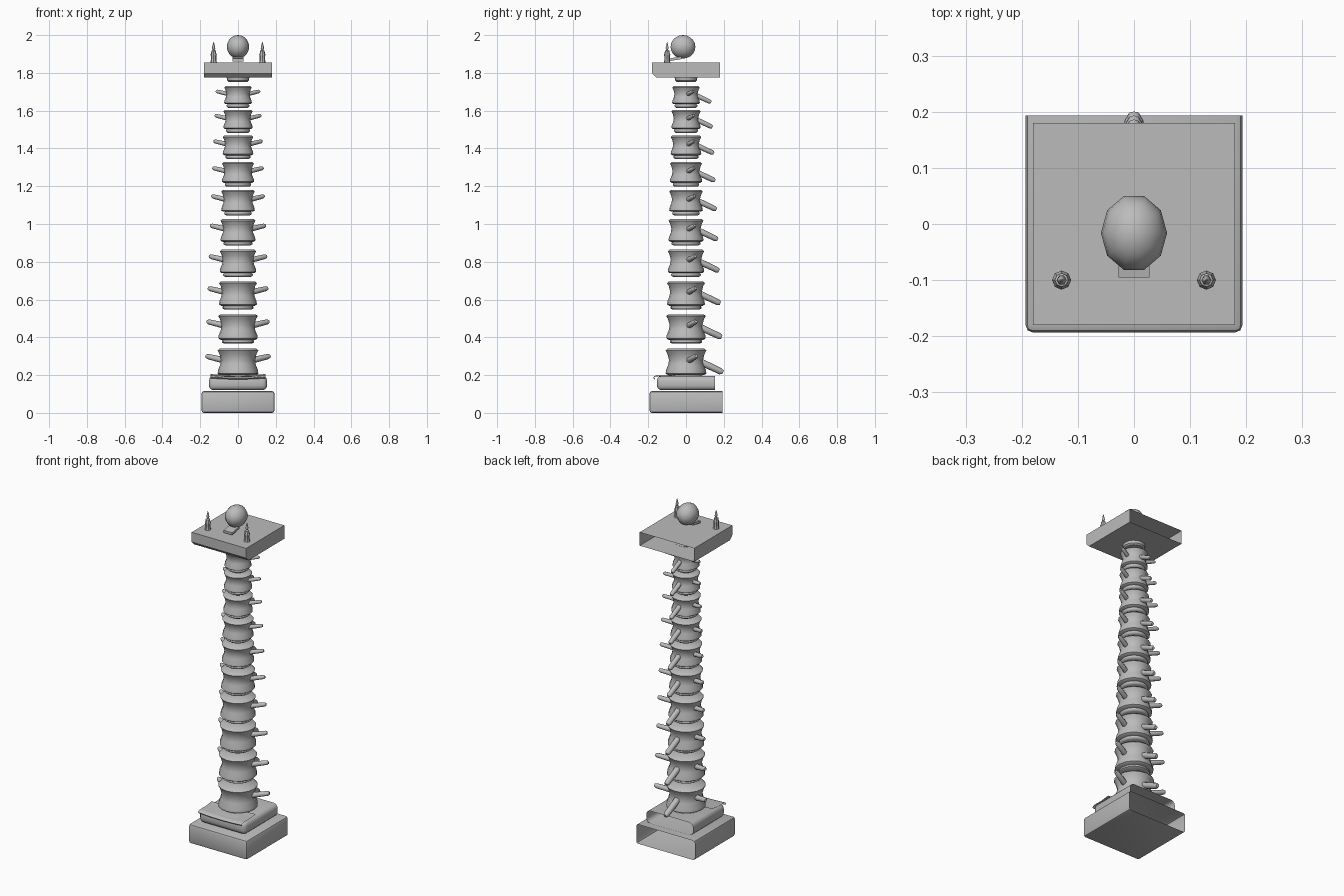
import bpy, bmesh, math
from mathutils import Vector

cube = bpy.data.objects.get("Cube")
if cube:
    bpy.data.objects.remove(cube, do_unlink=True)

stone = bpy.data.materials.new("grey_stone")
stone.use_nodes = True
GREY = (0.5, 0.5, 0.5, 1)
stone.diffuse_color = GREY
stone.node_tree.nodes["Principled BSDF"].inputs["Base Color"].default_value = GREY


def finish(name, bm, angle=40):
    mesh = bpy.data.meshes.new(name)
    bm.normal_update()
    bm.to_mesh(mesh)
    bm.free()
    mesh.materials.append(stone)
    obj = bpy.data.objects.new(name, mesh)
    bpy.context.collection.objects.link(obj)
    bpy.ops.object.select_all(action="DESELECT")
    obj.select_set(True)
    bpy.context.view_layer.objects.active = obj
    bpy.ops.object.shade_smooth_by_angle(angle=math.radians(angle))
    return obj


def slab(name, half, z0, z1, bevel, segments, chamfer_only=False):
    """Box with an open back; rounded edges, or one chamfer low on the front."""
    bm = bmesh.new()
    bmesh.ops.create_cube(bm, size=1)
    for v in bm.verts:
        v.co = Vector((v.co.x * 2 * half, v.co.y * 2 * half, z0 + (v.co.z + 0.5) * (z1 - z0)))
    bm.normal_update()
    back = [f for f in bm.faces if f.normal.y > 0.9]
    bmesh.ops.delete(bm, geom=back, context="FACES_ONLY")
    edges = [e for e in bm.edges if not e.is_boundary]
    if chamfer_only:
        edges = [e for e in edges if all(v.co.y < 0 and v.co.z < z0 + 0.001 for v in e.verts)]
    bmesh.ops.bevel(bm, geom=edges, offset=bevel, segments=segments, profile=0.5, affect="EDGES")
    return finish(name, bm)


def lathe(bm, profile, sides, centre):
    """Closed turned shape from (radius, height) points."""
    rings = []
    for r, z in profile:
        rings.append([bm.verts.new(Vector(centre) + Vector((
            r * math.cos(math.tau * k / sides), r * math.sin(math.tau * k / sides), z)))
            for k in range(sides)])
    for a, b in zip(rings, rings[1:]):
        for k in range(sides):
            n = (k + 1) % sides
            bm.faces.new((a[k], a[n], b[n], b[k]))
    bm.faces.new(rings[0][::-1])
    bm.faces.new(rings[-1])


def rod(bm, start, end, r0, r1, sides=8):
    """Tapered peg with a blunt rounded tip."""
    start, end = Vector(start), Vector(end)
    turn = (end - start).to_track_quat("Z", "Y")
    length = (end - start).length
    first = len(bm.verts)
    lathe(bm, [(r0, 0), (r1, length * 0.9), (r1 * 0.6, length)], sides, (0, 0, 0))
    bm.verts.ensure_lookup_table()
    for v in bm.verts[first:]:
        v.co = start + turn @ v.co


# Plinth, cushion and table top
slab("base_slab", 0.193, 0, 0.115, 0.012, 2)
slab("base_cushion", 0.154, 0.12, 0.195, 0.025, 3)
slab("table_top", 0.18, 1.775, 1.855, 0.022, 1, chamfer_only=True)

# Curled sheet lying over the front of the cushion
bm = bmesh.new()
rows = []
for y, z in [(-0.165, 0.183), (-0.172, 0.19), (-0.165, 0.197), (-0.145, 0.2), (-0.1, 0.199), (-0.04, 0.206)]:
    rows.append([bm.verts.new((x, y, z - 0.006 * math.cos(x * 10)))
                 for x in (-0.145, -0.07, 0, 0.07, 0.145)])
for a, b in zip(rows, rows[1:]):
    for k in range(4):
        bm.faces.new((a[k], a[k + 1], b[k + 1], b[k]))
finish("curled_sheet", bm)

# Stacked vertebrae, shrinking upwards
for i in range(10):
    t = i / 9
    s = 1 - 0.32 * t
    top = 0.34 + 0.185 * i - 0.0034 * i * i
    h = 0.14 - 0.045 * t
    z0 = top - h

    bm = bmesh.new()
    lathe(bm, [(0.095 * s, 0), (0.108 * s, 0.06 * h), (0.106 * s, 0.18 * h), (0.094 * s, 0.4 * h),
               (0.09 * s, 0.58 * h), (0.098 * s, 0.8 * h), (0.108 * s, 0.93 * h), (0.098 * s, h)],
          16, (0, 0, z0))
    finish(f"vertebra_body_{i + 1}", bm, 60)

    bm = bmesh.new()
    lathe(bm, [(0.075 * s, -0.02), (0.088 * s, -0.013), (0.088 * s, -0.004), (0.08 * s, 0.002)],
          16, (0, 0, z0))
    finish(f"disc_{i + 1}", bm, 60)

    bm = bmesh.new()
    for side in (-1, 1):
        rod(bm, (side * 0.075 * s, 0.015 * s, z0 + 0.56 * h),
            (side * 0.17 * s, 0.055 * s, z0 + 0.72 * h), 0.017 * s, 0.014 * s)
    rod(bm, (0, 0.07 * s, z0 + 0.52 * h), (0, 0.196 * s, z0 + 0.1 * h), 0.019 * s, 0.017 * s)
    finish(f"vertebra_spines_{i + 1}", bm, 50)

# Neck under the table top
bm = bmesh.new()
lathe(bm, [(0.05, 1.753), (0.058, 1.76), (0.06, 1.776)], 16, (0, 0, 0))
finish("top_disc", bm)

# Skull: rounded cranium and a jaw plate sloping to the front
bm = bmesh.new()
bmesh.ops.create_uvsphere(bm, u_segments=10, v_segments=10, radius=1)
for v in bm.verts:
    x, y, z = v.co
    v.co = (-y * 0.059, x * 0.069 - 0.016, 1.938 + z * 0.062)
finish("cranium", bm, 60)

bm = bmesh.new()
bmesh.ops.create_cube(bm, size=1)
for v in bm.verts:
    x, y, z = v.co
    v.co = (x * 0.056, -0.06 + y * 0.07, 1.874 + y * 0.012 + z * 0.014)
finish("jaw", bm)

# Candles with a drip collar and a pointed flame
for side, label in ((1, "left"), (-1, "right")):
    bm = bmesh.new()
    lathe(bm, [(0.017, 0), (0.015, 0.012), (0.015, 0.035), (0.017, 0.042), (0.013, 0.05),
               (0.012, 0.062), (0.004, 0.066)], 8, (side * 0.129, -0.1, 1.855))
    finish(f"candle_{label}", bm)
    bm = bmesh.new()
    lathe(bm, [(0.003, 0.064), (0.009, 0.076), (0.006, 0.09), (0.001, 0.109)],
          6, (side * 0.129, -0.1, 1.855))
    finish(f"flame_{label}", bm, 60)
